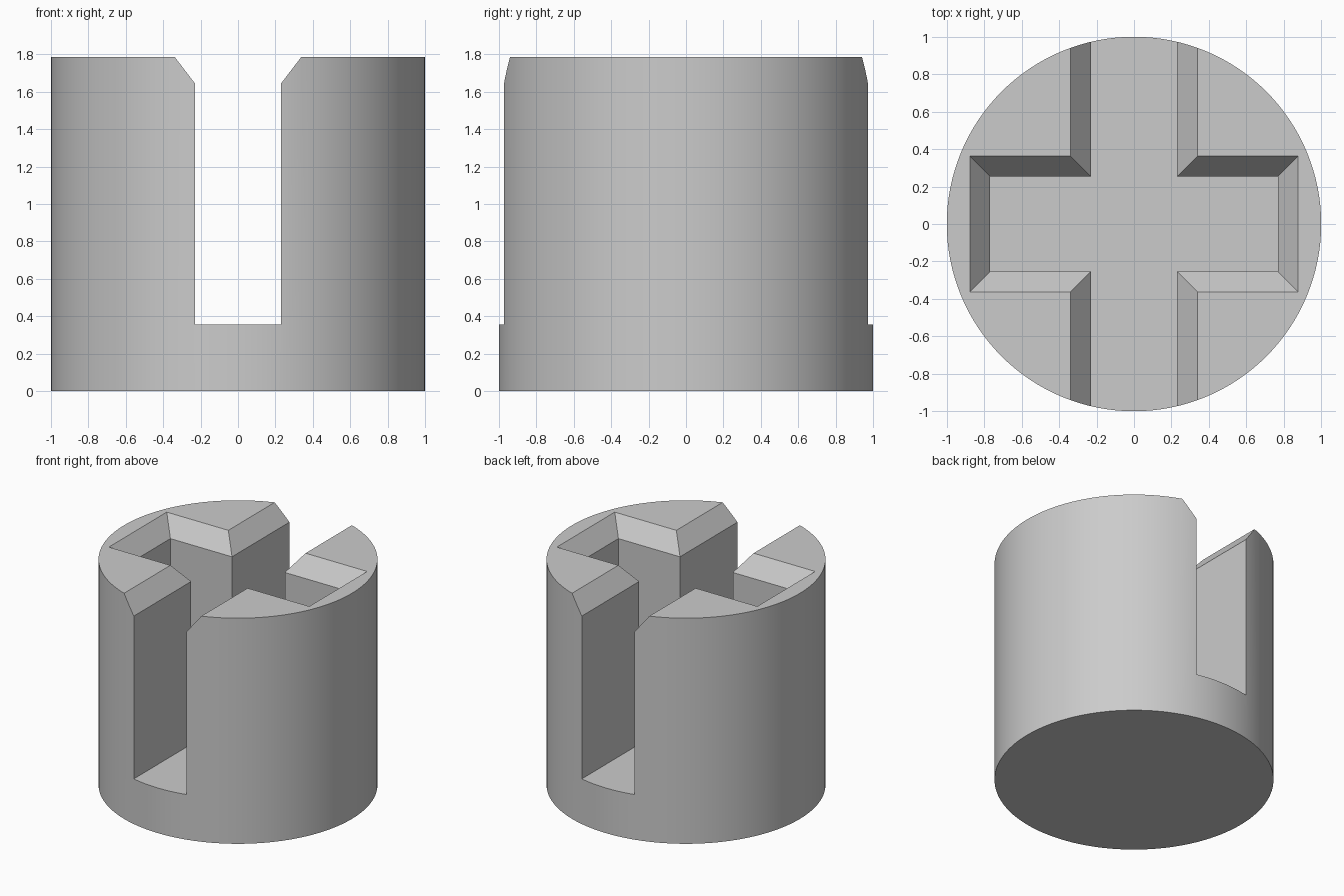
import bpy
import bmesh
import math

cube = bpy.data.objects.get("Cube")
if cube:
    bpy.data.objects.remove(cube, do_unlink=True)

HEIGHT = 1.785
FLOOR = 0.357
CHAMFER_Z = 1.645
FLARE = 0.107          # how far the chamfer widens the opening
SLOT, POCKET_X, POCKET_Y, REACH = 0.231, 0.77, 0.255, 1.3

# Material
grey = bpy.data.materials.new("plain grey")
grey.use_nodes = True
colour = (0.6, 0.6, 0.6, 1)
grey.diffuse_color = colour
grey.node_tree.nodes["Principled BSDF"].inputs["Base Color"].default_value = colour

# Round body
bpy.ops.mesh.primitive_cylinder_add(vertices=128, radius=1, depth=HEIGHT,
                                    location=(0, 0, HEIGHT / 2))
body = bpy.context.object
body.name = "slotted_body"
body.data.materials.append(grey)


def cross_outline(grow):
    """Counter-clockwise outline of the through slot crossed by the pocket."""
    s, px, py = SLOT + grow, POCKET_X + grow, POCKET_Y + grow
    quarter = [(px, py), (s, py), (s, REACH)]
    half = quarter + [(-x, y) for x, y in reversed(quarter)]
    return half + [(-x, -y) for x, y in half]


# Cross-shaped cutter, flaring outwards at the top to form the chamfer
bm = bmesh.new()
rings = []
top_grow = 2 * FLARE
top_z = CHAMFER_Z + 2 * (HEIGHT - CHAMFER_Z)
for z, grow in ((FLOOR, 0), (CHAMFER_Z, 0), (top_z, top_grow)):
    rings.append([bm.verts.new((x, y, z)) for x, y in cross_outline(grow)])
for low, high in zip(rings, rings[1:]):
    for i in range(len(low)):
        j = (i + 1) % len(low)
        bm.faces.new((low[i], low[j], high[j], high[i]))
bm.faces.new(list(reversed(rings[0])))
bm.faces.new(rings[-1])
bmesh.ops.recalc_face_normals(bm, faces=bm.faces)
mesh = bpy.data.meshes.new("cross_cutter")
bm.to_mesh(mesh)
bm.free()
mesh.materials.append(grey)
cutter = bpy.data.objects.new("cross_cutter", mesh)
bpy.context.collection.objects.link(cutter)

# Cut the slot and pocket
cut = body.modifiers.new("cross_cut", 'BOOLEAN')
cut.operation = 'DIFFERENCE'
cut.solver = 'EXACT'
cut.object = cutter
bpy.context.view_layer.objects.active = body
bpy.ops.object.modifier_apply(modifier=cut.name)
bpy.data.objects.remove(cutter, do_unlink=True)

# Smooth the round wall, keep the cut edges crisp
bpy.ops.object.select_all(action='DESELECT')
body.select_set(True)
bpy.ops.object.shade_smooth_by_angle(angle=math.radians(20))
